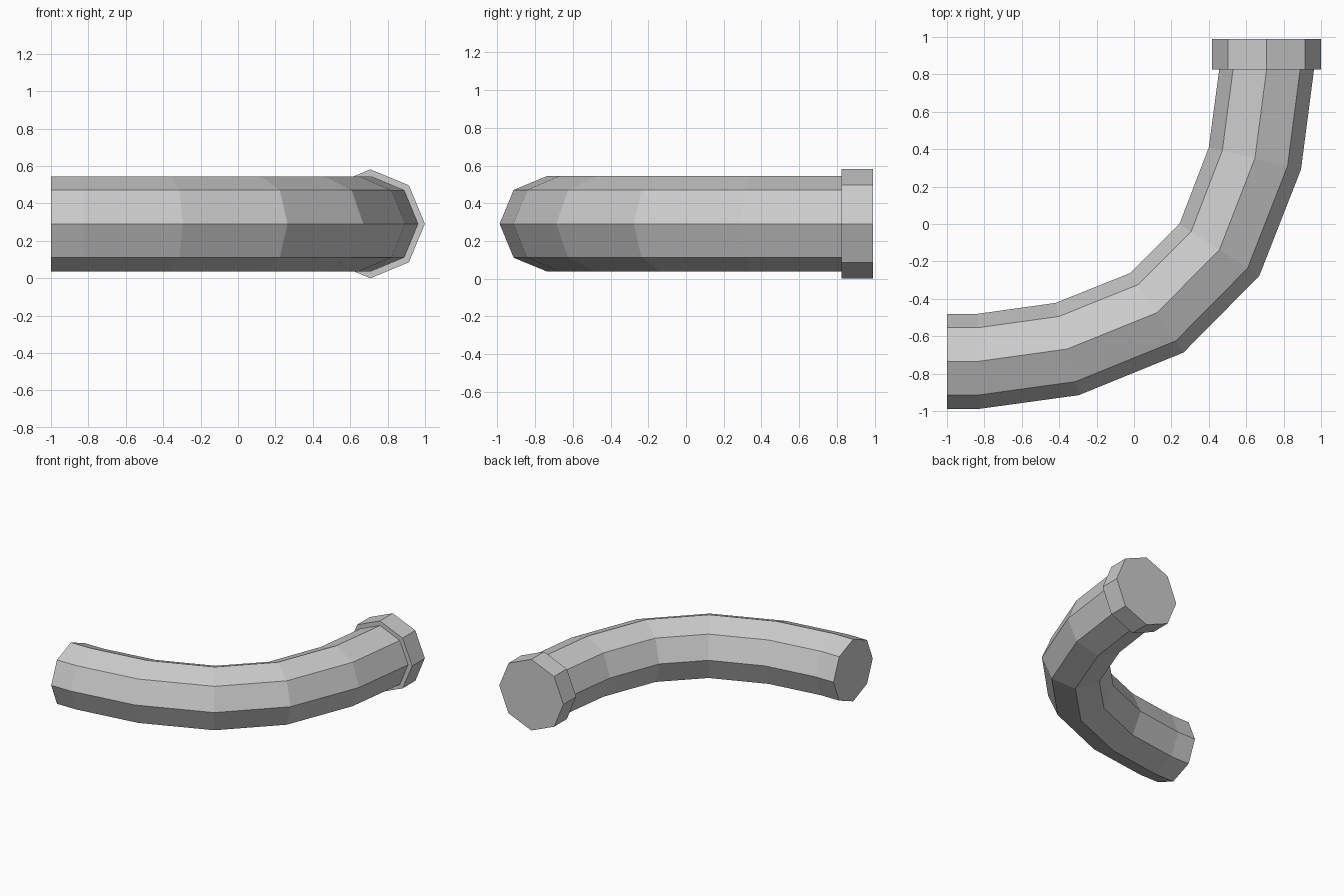
import bpy
import bmesh
from math import cos, sin, pi

if "Cube" in bpy.data.objects:
    bpy.data.objects.remove(bpy.data.objects["Cube"])

SIDES = 8
MID_Z = 0.291


def loft(name, stations, half_height):
    """Closed octagonal tube; each station is an (inner, outer) pair of xy points."""
    bm = bmesh.new()
    rings = []
    for (ix, iy), (ox, oy) in stations:
        cx, cy = (ix + ox) / 2, (iy + oy) / 2
        hx, hy = (ox - ix) / 2, (oy - iy) / 2
        ring = []
        for k in range(SIDES):
            a = 2 * pi * k / SIDES
            ring.append(bm.verts.new((cx + hx * cos(a), cy + hy * cos(a),
                                      MID_Z + half_height * sin(a))))
        rings.append(ring)
    for a, b in zip(rings, rings[1:]):
        for k in range(SIDES):
            n = (k + 1) % SIDES
            bm.faces.new((a[k], a[n], b[n], b[k]))
    bm.faces.new(rings[0])
    bm.faces.new(rings[-1])
    bmesh.ops.recalc_face_normals(bm, faces=bm.faces)
    mesh = bpy.data.meshes.new(name)
    bm.to_mesh(mesh)
    bm.free()
    obj = bpy.data.objects.new(name, mesh)
    bpy.context.collection.objects.link(obj)
    return obj


# Bent pipe, from the left end round to the collar
loft("curved_pipe", [
    ((-1.0, -0.48), (-1.0, -0.988)),
    ((-0.835, -0.48), (-0.825, -0.988)),
    ((-0.42, -0.422), (-0.295, -0.915)),
    ((-0.02, -0.262), (0.265, -0.687)),
    ((0.243, 0.0), (0.67, -0.277)),
    ((0.4, 0.41), (0.893, 0.292)),
    ((0.456, 0.83), (0.963, 0.83)),
], 0.254)

# Wider collar closing the back end
loft("end_collar", [
    ((0.417, 0.825), (0.999, 0.825)),
    ((0.417, 0.99), (0.999, 0.99)),
], 0.291)
